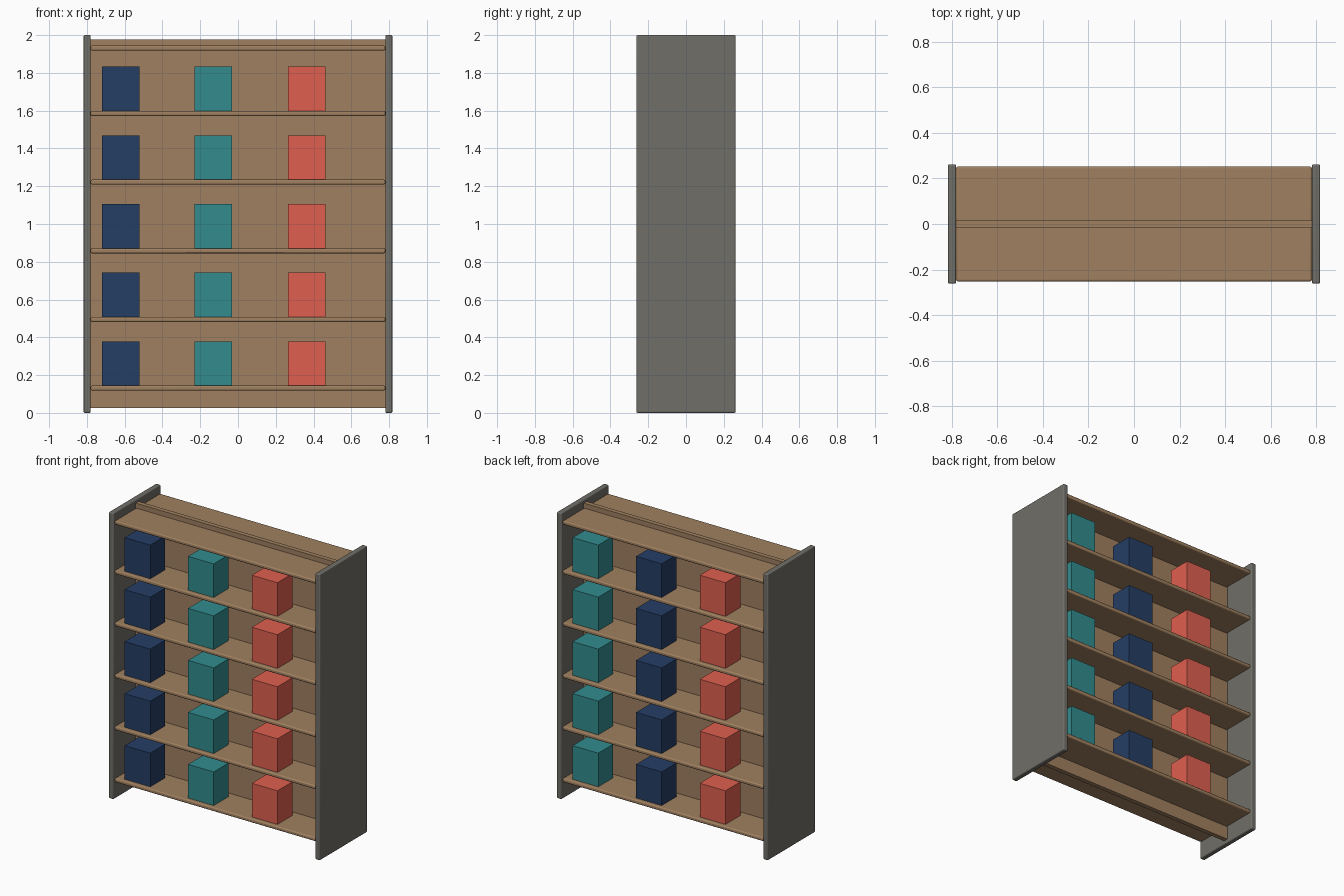
import bpy
from mathutils import Vector

old = bpy.data.objects.get("Cube")
if old:
    bpy.data.objects.remove(old, do_unlink=True)


def material(name, rgb):
    mat = bpy.data.materials.new(name)
    mat.use_nodes = True
    colour = (*rgb, 1)
    mat.diffuse_color = colour
    mat.node_tree.nodes["Principled BSDF"].inputs["Base Color"].default_value = colour
    return mat


wood = material("warm wood", (0.35, 0.216, 0.115))
grey = material("grey metal", (0.162, 0.156, 0.138))
navy = material("navy", (0.018, 0.048, 0.13))
teal = material("teal", (0.032, 0.26, 0.27))
red = material("coral red", (0.74, 0.115, 0.08))


def block(name, size, centre, mat, bevel=0.0):
    """Box with optional rounded edges."""
    bpy.ops.mesh.primitive_cube_add(size=1, location=centre)
    obj = bpy.context.object
    obj.name = name
    for v in obj.data.vertices:
        v.co = Vector(a * b for a, b in zip(v.co, size))
    obj.data.materials.append(mat)
    if bevel:
        mod = obj.modifiers.new("rounded edges", "BEVEL")
        mod.width = bevel
        mod.segments = 3
        bpy.ops.object.shade_smooth_by_angle()
    return obj


HALF_WIDTH, SIDE = 0.817, 0.037
INNER = 2 * (HALF_WIDTH - SIDE)
THICK = 0.026

# End panels
for name, sign in (("left", 1), ("right", -1)):
    block(name + "_end_panel", (SIDE, 0.524, 2),
          (sign * (HALF_WIDTH - SIDE / 2), 0, 1), grey, 0.007)

# Central divider
block("divider_panel", (INNER, 0.032, 1.953), (0, 0, 1.0015), wood)

# Shelves, with the goods standing on both sides of the divider
shelf_tops = [0.144 + 0.3635 * i for i in range(5)]
columns = (-0.62, -0.13, 0.363)
sides = (("front", 1, (navy, teal, red)), ("back", -1, (teal, navy, red)))
for level, top in enumerate(shelf_tops + [1.944], start=1):
    block(f"shelf_{level}", (INNER, 0.504, THICK), (0, 0, top - THICK / 2), wood, 0.008)
    if top > 1.9:
        continue
    for side, sign, colours in sides:
        for x, mat in zip(columns, colours):
            block(f"{side}_{mat.name.replace(' ', '_')}_box_{level}", (0.198, 0.165, 0.235),
                  (sign * x, -sign * 0.142, top + 0.1175), mat)
